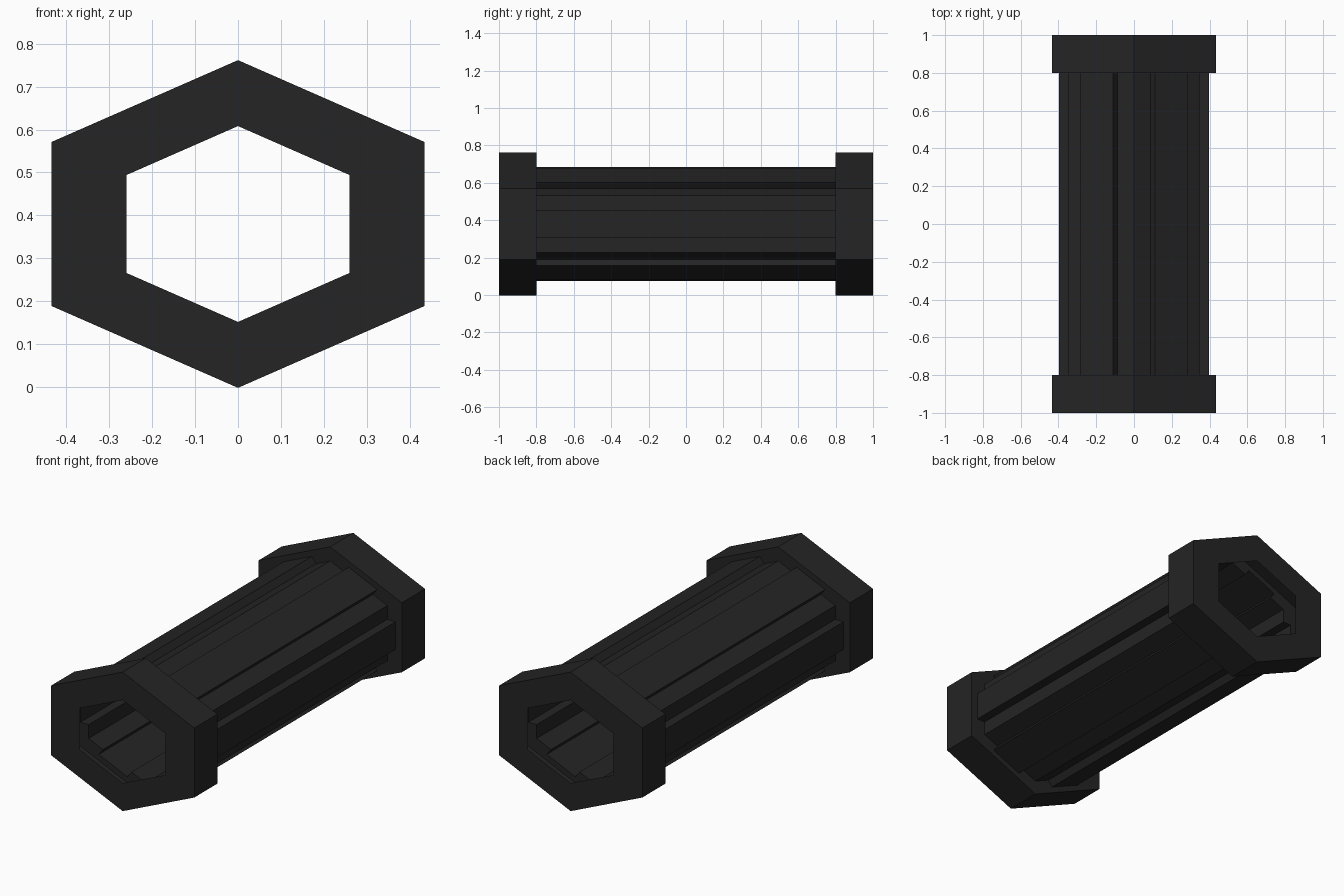
import bpy, bmesh, math

if "Cube" in bpy.data.objects:
    bpy.data.objects.remove(bpy.data.objects["Cube"])

MID_Z = 0.38            # height of the tube axis
SX, SZ = 1.0, 0.76      # the regular hexagon is squashed in height

mat = bpy.data.materials.new("dark_charcoal")
mat.diffuse_color = (0.018, 0.018, 0.018, 1)
mat.use_nodes = True
mat.node_tree.nodes["Principled BSDF"].inputs["Base Color"].default_value = mat.diffuse_color


def hexagon(r):
    """Six corners, counter-clockwise seen from the front."""
    return [(r * math.cos(math.radians(30 + 60 * i)),
             r * math.sin(math.radians(30 + 60 * i))) for i in range(6)]


def ribbed_hexagon(r, out):
    """Hexagon whose sides each carry a raised centre panel (5 points a side)."""
    pts, c = [], hexagon(r)
    for i in range(6):
        a, b = c[i], c[(i + 1) % 6]
        ang = math.radians(60 + 60 * i)
        n = (out * math.cos(ang), out * math.sin(ang))
        pts.append(a)
        for t, k in ((0.25, 0), (0.25, 1), (0.75, 1), (0.75, 0)):
            pts.append((a[0] + (b[0] - a[0]) * t + n[0] * k,
                        a[1] + (b[1] - a[1]) * t + n[1] * k))
    return pts


def add_loop(bm, pts, y):
    return [bm.verts.new((x * SX, y, z * SZ + MID_Z)) for x, z in pts]


def bridge(bm, la, lb, flip=False):
    n = len(la)
    for i in range(n):
        j = (i + 1) % n
        f = [la[i], lb[i], lb[j], la[j]]
        bm.faces.new(f[::-1] if flip else f)


def finish(bm, name):
    me = bpy.data.meshes.new(name)
    bm.to_mesh(me)
    bm.free()
    me.materials.append(mat)
    ob = bpy.data.objects.new(name, me)
    bpy.context.collection.objects.link(ob)


RIBS = ribbed_hexagon(0.4, 0.05)

# thin ribbed tube between the two collars
bm = bmesh.new()
bridge(bm, add_loop(bm, RIBS, -0.8), add_loop(bm, RIBS, 0.8))
finish(bm, "ribbed_tube")

# hollow hexagonal collars at both ends
for name, s in (("front_collar", -1), ("back_collar", 1)):
    flip = s > 0
    bm = bmesh.new()
    hole = add_loop(bm, hexagon(0.3), s)
    rim = add_loop(bm, hexagon(0.502), s)
    back = add_loop(bm, hexagon(0.502), s * 0.8)
    ribs = add_loop(bm, RIBS, s * 0.8)
    bridge(bm, hole, rim, flip)      # end face around the opening
    bridge(bm, rim, back, flip)      # outer wall
    for i in range(6):               # shoulder meeting the tube
        inner = [ribs[(i * 5 + k) % 30] for k in range(6)]
        f = [back[(i + 1) % 6], back[i]] + inner
        bm.faces.new(f[::-1] if flip else f)
    finish(bm, name)
